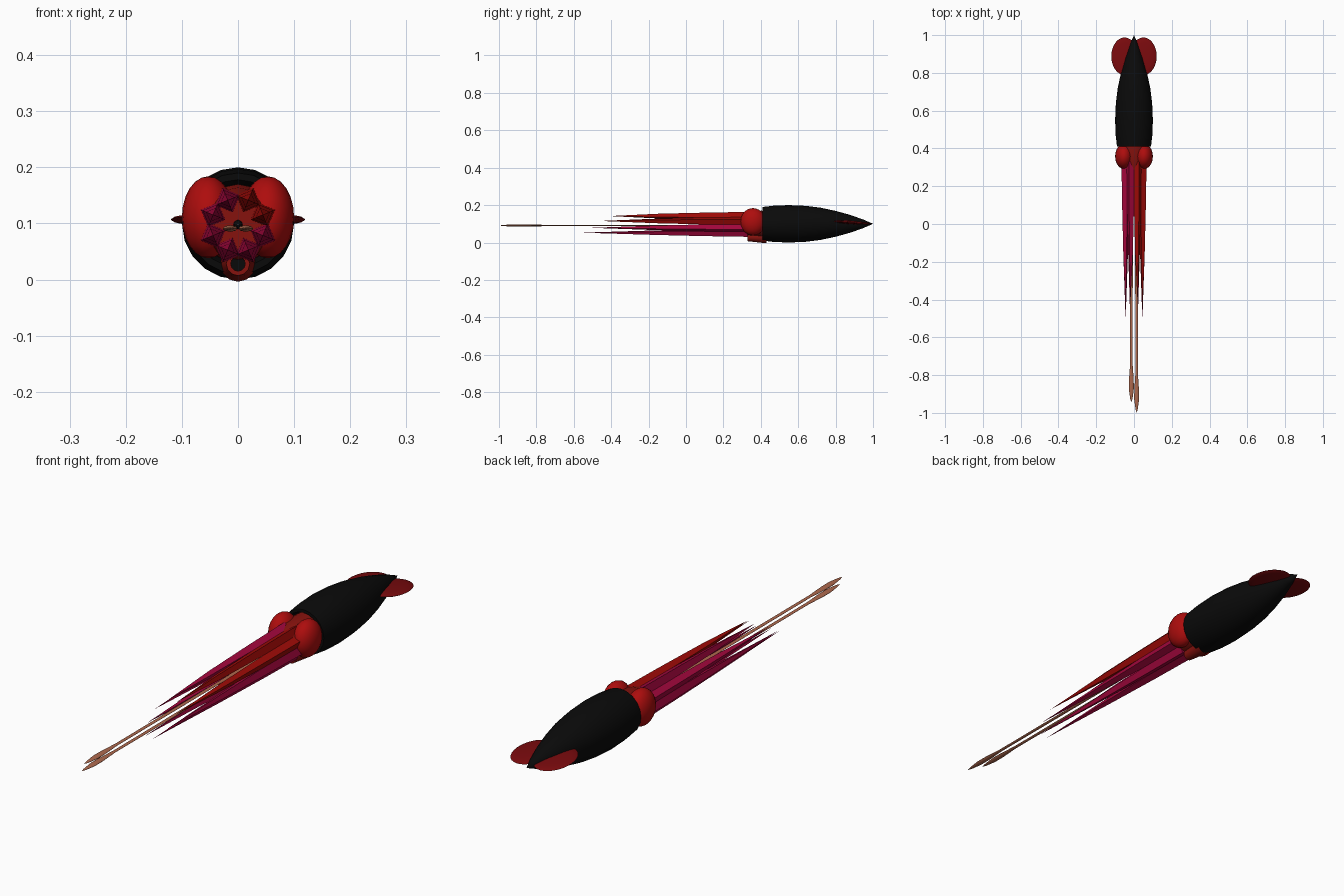
import bpy, bmesh
from math import cos, sin, pi, radians
from mathutils import Matrix

cube = bpy.data.objects.get("Cube")
if cube:
    bpy.data.objects.remove(cube)


def material(name, rgb):
    """Matt flat colour."""
    m = bpy.data.materials.new(name)
    m.use_nodes = True
    m.diffuse_color = (*rgb, 1)
    m.roughness = 1
    m.specular_intensity = 0
    bsdf = next(n for n in m.node_tree.nodes if n.type == 'BSDF_PRINCIPLED')
    bsdf.inputs["Base Color"].default_value = (*rgb, 1)
    bsdf.inputs["Roughness"].default_value = 1
    bsdf.inputs["Specular IOR Level"].default_value = 0
    return m


BLACK = material("mantle black", (0.003, 0.003, 0.003))
RED = material("bright red", (0.42, 0.004, 0.004))
ARM_RED = material("arm red", (0.34, 0.003, 0.002))
CRIMSON = material("crimson", (0.36, 0.002, 0.045))
FIN_RED = material("fin dark red", (0.19, 0.003, 0.004))
HEAD_RED = material("head dark red", (0.24, 0.006, 0.004))
TAN = material("tentacle tan", (0.42, 0.14, 0.075))
WHITE = material("beak white", (0.8, 0.8, 0.8))


def finish(name, bm, mat, smooth):
    bmesh.ops.recalc_face_normals(bm, faces=bm.faces)
    mesh = bpy.data.meshes.new(name)
    bm.to_mesh(mesh)
    bm.free()
    mesh.materials.append(mat)
    ob = bpy.data.objects.new(name, mesh)
    bpy.context.collection.objects.link(ob)
    if smooth:
        bpy.ops.object.select_all(action='DESELECT')
        ob.select_set(True)
        bpy.context.view_layer.objects.active = ob
        bpy.ops.object.shade_smooth_by_angle(angle=radians(40))


def lathe(name, profile, x, z, sides, mat, smooth=True, turn=0, flat=1):
    """Spin (y, radius) points around an axis parallel to y; zero radius makes a tip."""
    bm = bmesh.new()
    rings = []
    for y, r in profile:
        if r == 0:
            rings.append([bm.verts.new((x, y, z))] * sides)
        else:
            angles = [turn + 2 * pi * i / sides for i in range(sides)]
            rings.append([bm.verts.new((x + r * cos(a), y, z + flat * r * sin(a)))
                          for a in angles])
    for a, b in zip(rings, rings[1:]):
        for i in range(sides):
            j = (i + 1) % sides
            bm.faces.new(list(dict.fromkeys((a[i], a[j], b[j], b[i]))))
    finish(name, bm, mat, smooth)


def ellipsoid(name, centre, radii, mat, u=20, v=12, tilt=0):
    bm = bmesh.new()
    bmesh.ops.create_uvsphere(bm, u_segments=u, v_segments=v, radius=1)
    place = Matrix.Translation(centre) @ Matrix.Rotation(tilt, 4, 'X') @ Matrix.Diagonal((*radii, 1))
    bmesh.ops.transform(bm, matrix=place, verts=bm.verts)
    finish(name, bm, mat, True)


# Mantle with a recessed front rim
lathe("mantle", [(0.44, 0), (0.44, 0.07), (0.41, 0.078), (0.41, 0.09), (0.47, 0.097),
                 (0.55, 0.1), (0.64, 0.096), (0.72, 0.086), (0.80, 0.069),
                 (0.88, 0.047), (0.95, 0.022), (1.0, 0)], 0, 0.1, 20, BLACK)

# Head core
lathe("head", [(0.28, 0), (0.28, 0.05), (0.33, 0.064), (0.40, 0.07), (0.47, 0.068), (0.47, 0)],
      0, 0.1, 16, HEAD_RED)

# Eyes and rounded tail fins on both sides
for side, s in (("left", 1), ("right", -1)):
    ellipsoid(side + "_eye", (s * 0.053, 0.358, 0.111), (0.047, 0.067, 0.073), RED)
    ellipsoid(side + "_fin", (s * 0.05, 0.888, 0.107), (0.07, 0.1, 0.009), FIN_RED, 28, 8,
              radians(-4))

# Siphon tube below the head
lathe("siphon", [(0.43, 0.032), (0.33, 0.021), (0.33, 0.013), (0.37, 0.012)],
      0, 0.028, 12, HEAD_RED)
lathe("siphon_opening", [(0.335, 0), (0.335, 0.0128)], 0, 0.028, 12, BLACK)

# Beak in the middle of the arms
ellipsoid("beak", (0, 0.28, 0.098), (0.008, 0.015, 0.008), BLACK, 12, 8)
lathe("beak_tip", [(0.26, 0), (0.275, 0.003), (0.28, 0)], 0, 0.098, 8, WHITE)

# Ring of eight tapering four-sided arms, longer towards the belly
for side, s in (("left", 1), ("right", -1)):
    for k in range(4):
        a = radians(67.5 - 45 * k)
        tip = -0.41 - 0.05 * k
        mat = ARM_RED if s > 0 and k < 2 else CRIMSON
        lathe(f"{side}_arm_{k + 1}",
              [(0.33, 0), (0.33, 0.024), (0.1, 0.020), (-0.15, 0.0135), (tip, 0)],
              s * 0.048 * cos(a), 0.097 + 0.048 * sin(a), 4, mat, False, s * a)

# Two long flattened feeding tentacles ending in leaf-shaped clubs
for side, s, end in (("left", 1, -1.0), ("right", -1, -0.945)):
    lathe(side + "_tentacle",
          [(0.32, 0), (0.32, 0.008), (end + 0.2, 0.007), (end + 0.12, 0.0125),
           (end + 0.07, 0.013), (end + 0.02, 0.006), (end, 0)],
          s * 0.014, 0.091, 8, TAN, True, 0, 0.45)
